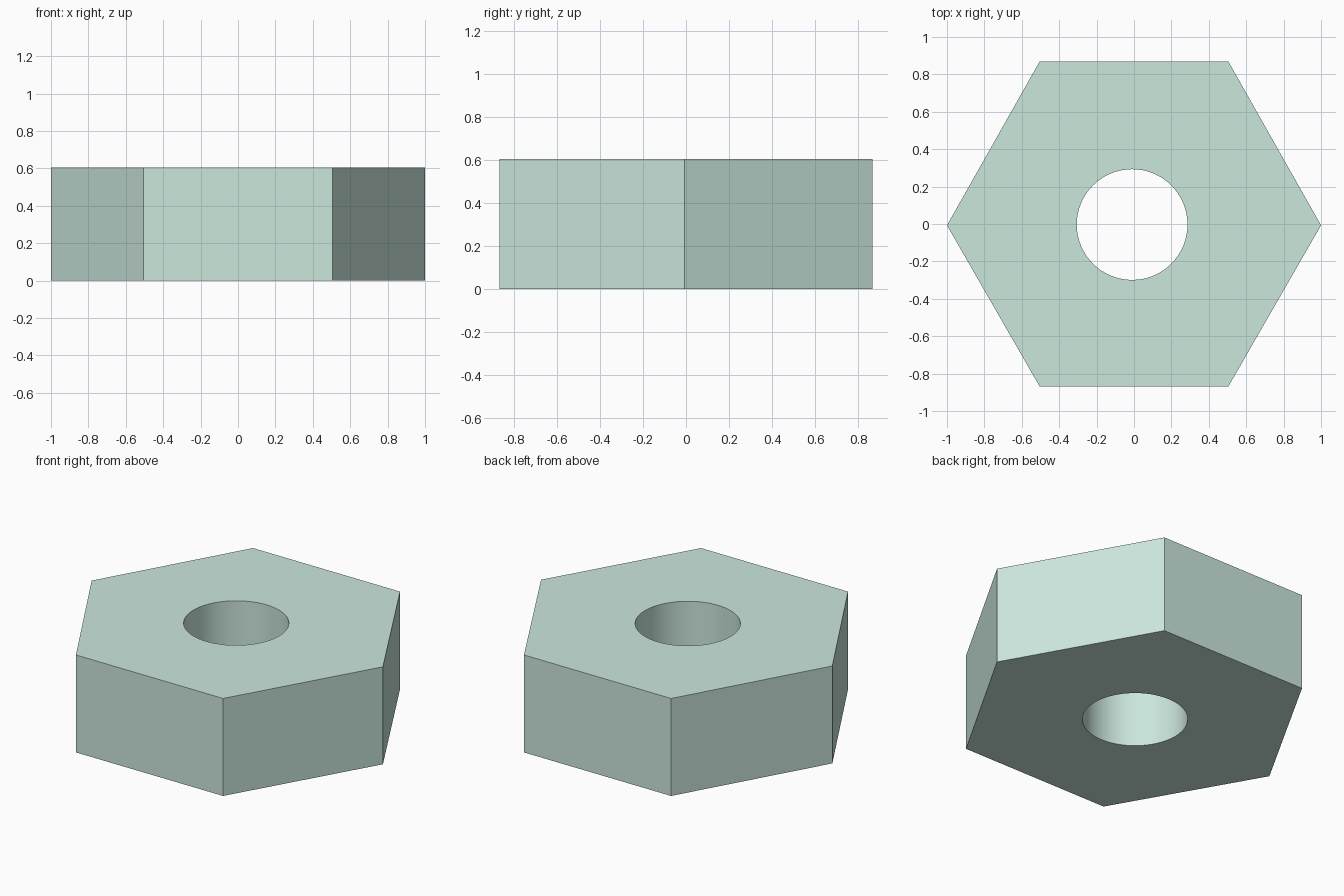
import bpy, bmesh
from math import sin, cos, tau

if "Cube" in bpy.data.objects:
    bpy.data.objects.remove(bpy.data.objects["Cube"])

HEIGHT = 0.605
SEGMENTS = 64


def add_loop(bm, points):
    verts = [bm.verts.new((x, y, 0)) for x, y in points]
    return [bm.edges.new((v, verts[(i + 1) % len(verts)])) for i, v in enumerate(verts)]


# Hexagonal outline and round bore
outline = [(1, -0.007), (0.505, 0.868), (-0.505, 0.868),
           (-1, -0.007), (-0.505, -0.868), (0.505, -0.868)]
bore = [(-0.01 + 0.296 * cos(tau * i / SEGMENTS),
         -0.003 + 0.296 * sin(tau * i / SEGMENTS)) for i in range(SEGMENTS)]

# Fill between the loops and extrude upwards
bm = bmesh.new()
edges = add_loop(bm, outline) + add_loop(bm, bore)
bmesh.ops.triangle_fill(bm, edges=edges, use_beauty=True)
result = bmesh.ops.extrude_face_region(bm, geom=bm.faces[:], use_keep_orig=True)
top = [g for g in result["geom"] if isinstance(g, bmesh.types.BMVert)]
bmesh.ops.translate(bm, verts=top, vec=(0, 0, HEIGHT))
bmesh.ops.recalc_face_normals(bm, faces=bm.faces[:])

mesh = bpy.data.meshes.new("hex_nut")
bm.to_mesh(mesh)
bm.free()
nut = bpy.data.objects.new("hex_nut", mesh)
bpy.context.collection.objects.link(nut)

# Pale green finish
mat = bpy.data.materials.new("pale_green")
mat.diffuse_color = (0.6, 0.8, 0.72, 1)
mat.use_nodes = True
mat.node_tree.nodes["Principled BSDF"].inputs["Base Color"].default_value = mat.diffuse_color
mesh.materials.append(mat)

# Smooth bore, sharp outer edges
bpy.context.view_layer.objects.active = nut
nut.select_set(True)
bpy.ops.object.shade_smooth_by_angle()
